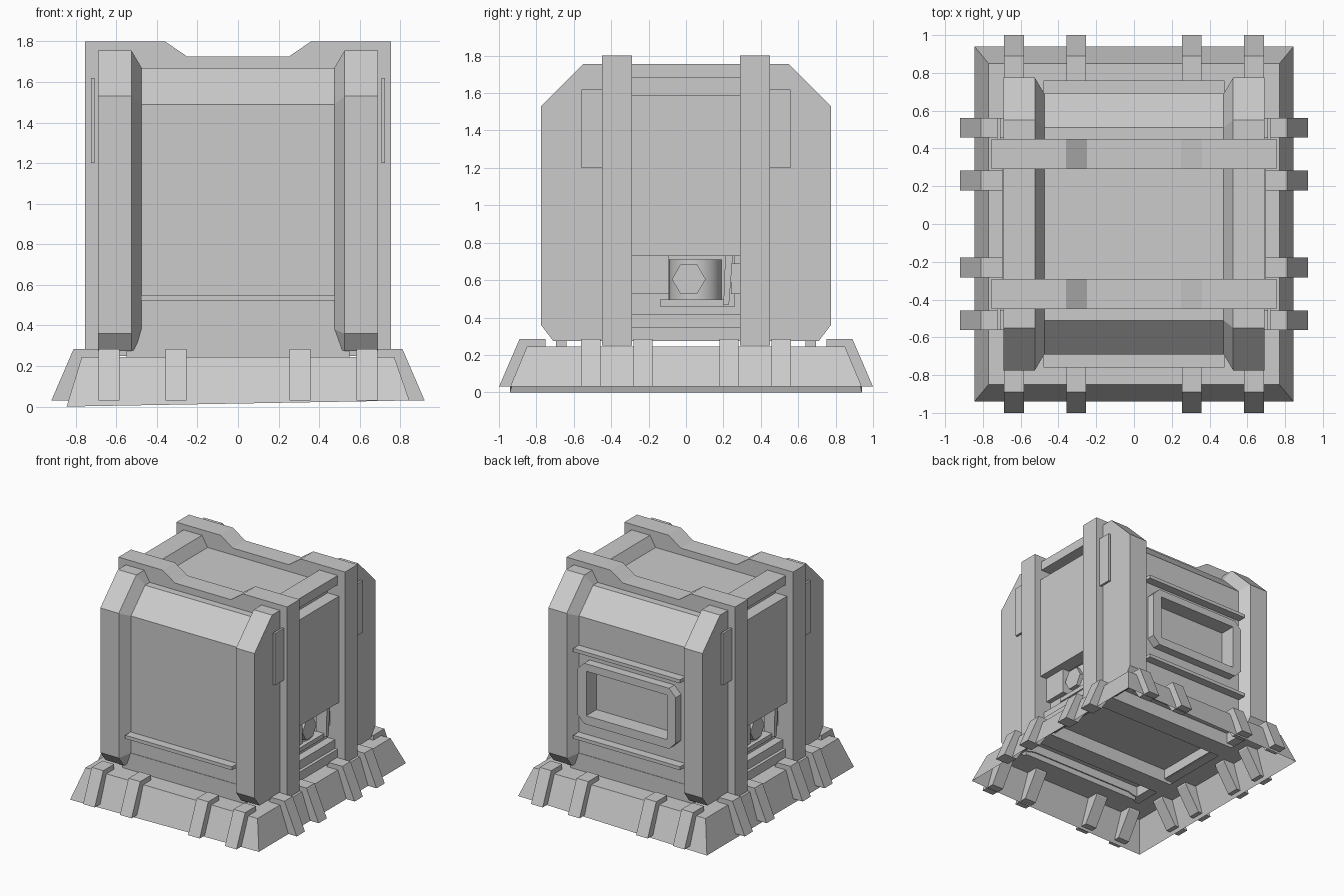
import bpy, bmesh, math
from mathutils import Matrix

cube = bpy.data.objects.get("Cube")
if cube:
    bpy.data.objects.remove(cube, do_unlink=True)

grey = bpy.data.materials.new("plain grey")
grey.use_nodes = True
grey.diffuse_color = (0.6, 0.6, 0.6, 1)
grey.node_tree.nodes["Principled BSDF"].inputs["Base Color"].default_value = (0.6, 0.6, 0.6, 1)


def loft(name, rings, cap=True):
    """Skin a list of equal-length rings of 3D points."""
    bm = bmesh.new()
    loops = [[bm.verts.new(p) for p in ring] for ring in rings]
    n = len(loops[0])
    for a, b in zip(loops, loops[1:]):
        for i in range(n):
            j = (i + 1) % n
            bm.faces.new((a[i], a[j], b[j], b[i]))
    if cap:
        bm.faces.new(loops[0])
        bm.faces.new(loops[-1])
    bmesh.ops.recalc_face_normals(bm, faces=bm.faces)
    mesh = bpy.data.meshes.new(name)
    bm.to_mesh(mesh)
    bm.free()
    mesh.materials.append(grey)
    ob = bpy.data.objects.new(name, mesh)
    bpy.context.collection.objects.link(ob)
    return ob


def place(axis, t, p):
    u, v = p
    return {"x": (t, u, v), "y": (u, t, v), "z": (u, v, t)}[axis]


def prism(name, axis, pts, a, b):
    return loft(name, [[place(axis, t, p) for p in pts] for t in (a, b)])


def box(name, x0, x1, y0, y1, z0, z1):
    return prism(name, "z", [(x0, y0), (x1, y0), (x1, y1), (x0, y1)], z0, z1)


def turned(ob):
    """Copy a part to the opposite side, half a turn about the z axis."""
    copy = ob.copy()
    copy.data = ob.data.copy()
    copy.data.transform(Matrix.Rotation(math.pi, 4, "Z"))
    copy.name = "opposite_" + ob.name
    bpy.context.collection.objects.link(copy)
    return copy


def cut(ob, cutter):
    mod = ob.modifiers.new("cut", "BOOLEAN")
    mod.object = cutter
    mod.solver = "EXACT"
    dg = bpy.context.evaluated_depsgraph_get()
    mesh = bpy.data.meshes.new_from_object(ob.evaluated_get(dg))
    ob.modifiers.clear()
    ob.data = mesh
    bpy.data.objects.remove(cutter, do_unlink=True)


def mirrored(half):
    return half + [(-u, v) for u, v in reversed(half)]


def circle(cx, cy, r, n):
    return [(cx + r * math.cos(math.tau * i / n), cy + r * math.sin(math.tau * i / n)) for i in range(n)]


# Skirt: open sloped shell with a flat rim
def rect(x, y, z, tilt=0):
    return [(sx * x, sy * y, z + sx * tilt) for sx, sy in ((-1, -1), (1, -1), (1, 1), (-1, 1))]


loft("base_skirt", [rect(0.845, 0.94, 0.015, 0.015), rect(0.77, 0.85, 0.245),
                    rect(0.6, 0.66, 0.245)], cap=False)


# Clamping ribs over the skirt, tapering to a narrow foot
def rib(name, axis, reach, centre):
    pts = [(reach, 0.03), (reach - 0.11, 0.285), (reach - 0.25, 0.285), (reach - 0.25, 0.23), (reach - 0.12, 0.03)]
    turned(prism(name, axis, pts, centre - 0.052, centre + 0.052))


for c in (-0.635, -0.305, 0.305, 0.635):
    rib("end_rib", "x", 1.0, c)
for c in (-0.51, -0.23, 0.23, 0.51):
    rib("side_rib", "y", 0.92, c)

# Body: thick chamfered end pillars with a recessed middle
outer = mirrored([(0.71, 0.275), (0.775, 0.36), (0.775, 1.53), (0.55, 1.755)])
inner = mirrored([(0.64, 0.29), (0.69, 0.38), (0.69, 1.49), (0.51, 1.67)])
stations = [(-0.69, outer), (-0.525, outer), (-0.475, inner),
            (0.475, inner), (0.525, outer), (0.69, outer)]
body = loft("body", [[place("x", x, p) for p in prof] for x, prof in stations])

# Side recesses, machinery cavities, back window pocket and raised floor
recess = box("recess_cutter", 0.6, 0.9, -0.3, 0.3, 0.32, 1.68)
cavity = box("cavity_cutter", 0.46, 0.9, -0.09, 0.26, 0.46, 0.75)
window = box("window_cutter", -0.36, 0.36, 0.63, 0.9, 0.74, 1.1)
floor = box("floor_cutter", -0.56, 0.56, -0.63, 0.63, 0.1, 0.36)
for cutter in (recess, turned(recess), cavity, turned(cavity), window, floor):
    cut(body, cutter)

# Kick panels closing the ends down to the skirt
kick = mirrored([(0.55, 0.245), (0.55, 0.275), (0.475, 0.382)])
turned(prism("kick_panel", "y", kick, 0.64, 0.694))

# Two arched frames around the body
arch = mirrored([(0.755, 0.25), (0.755, 1.8), (0.36, 1.8), (0.25, 1.725)])
for y in (-0.37, 0.37):
    prism("arched_frame", "y", arch, y - 0.08, y + 0.08)

# Side panels, stepped sills and machinery
drum = prism("drum", "z", circle(0.46, 0.05, 0.14, 32), 0.49, 0.71)
side_parts = [
    drum,
    box("side_panel", 0.58, 0.7, -0.29, 0.29, 0.73, 1.59),
    prism("side_sill", "y", [(0.55, 0.28), (0.69, 0.28), (0.69, 0.35), (0.665, 0.35),
                             (0.665, 0.42), (0.6, 0.42), (0.6, 0.46), (0.55, 0.46)], -0.29, 0.29),
    box("side_block", 0.58, 0.64, -0.29, -0.09, 0.525, 0.73),
    box("cavity_ledge", 0.46, 0.63, -0.14, 0.2, 0.46, 0.495),
    prism("hanging_handle", "x", [(0.2, 0.47), (0.23, 0.47), (0.25, 0.73), (0.21, 0.73)], 0.56, 0.65),
    box("handle_bracket", 0.58, 0.62, 0.24, 0.29, 0.525, 0.69),
    prism("hex_bolt", "x", circle(0.015, 0.605, 0.09, 6), 0.55, 0.63),
]

# Thin plates beside the frames
for y in (-0.505, 0.505):
    side_parts.append(box("side_plate", 0.707, 0.725, y - 0.055, y + 0.055, 1.2, 1.62))

opposite_parts = [turned(ob) for ob in side_parts]
for ob in (drum, opposite_parts[0]):
    bpy.ops.object.select_all(action="DESELECT")
    ob.select_set(True)
    bpy.context.view_layer.objects.active = ob
    bpy.ops.object.shade_smooth_by_angle(angle=math.radians(30))


# Horizontal ledges on the front and back panels
def ledge(z):
    return box("panel_ledge", -0.478, 0.478, 0.68, 0.76, z - 0.014, z + 0.014)


turned(ledge(0.537))
ledge(0.537)
ledge(1.24)

# Back window frame with clipped corners
surround = prism("window_surround", "y", mirrored([(0.38, 0.67), (0.44, 0.73), (0.44, 1.1), (0.38, 1.16)]),
                 0.67, 0.76)
cut(surround, box("opening_cutter", -0.36, 0.36, 0.6, 0.9, 0.74, 1.1))
